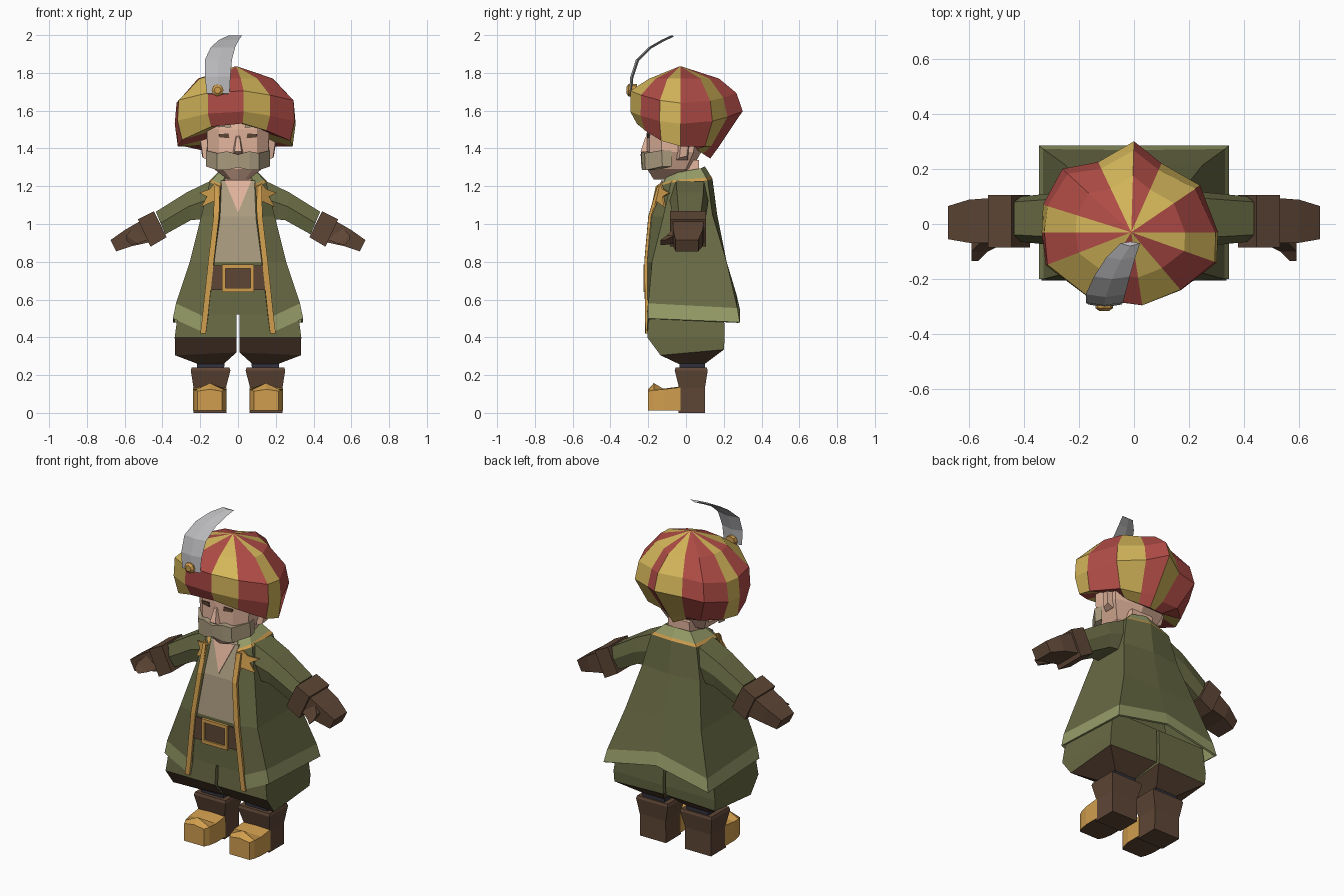
import bpy, bmesh, math
from mathutils import Vector

if "Cube" in bpy.data.objects:
    bpy.data.objects.remove(bpy.data.objects["Cube"])


def mat(name, r, g, b):
    m = bpy.data.materials.new(name)
    lin = [((c / 255 + 0.055) / 1.055) ** 2.4 for c in (r, g, b)]
    m.diffuse_color = (*lin, 1)
    m.use_nodes = True
    m.node_tree.nodes["Principled BSDF"].inputs["Base Color"].default_value = m.diffuse_color
    return m


GREEN = mat("olive cloth", 104, 106, 68)
LIGHT = mat("light olive hem", 150, 156, 104)
GOLD = mat("gold trim", 208, 158, 78)
BROWN = mat("brown leather", 94, 70, 54)
DARK = mat("dark sock", 50, 50, 62)
SKIN = mat("skin", 226, 180, 156)
TAN = mat("tan shirt and beard", 172, 157, 128)
RED = mat("turban red", 176, 76, 70)
YELLOW = mat("turban yellow", 212, 182, 90)
GREY = mat("feather grey", 185, 185, 188)


def loft(name, rings, mats, rule=None, mirror=False, closed=True, caps=True):
    """Skin rings of equal point count; rule(ring, segment, face) picks a material."""
    bm = bmesh.new()
    rows = [[bm.verts.new(p) for p in r] for r in rings]
    n = len(rows[0])
    tags = {}
    for i in range(len(rows) - 1):
        for k in range(n if closed else n - 1):
            j = (k + 1) % n
            f = bm.faces.new((rows[i][k], rows[i][j], rows[i + 1][j], rows[i + 1][k]))
            tags[f] = (i, k)
    if caps:
        tags[bm.faces.new(rows[0][::-1])] = (0, 0)
        tags[bm.faces.new(rows[-1])] = (len(rows) - 2, 0)
        bmesh.ops.recalc_face_normals(bm, faces=bm.faces[:])
    bm.normal_update()
    if rule:
        for f, (i, k) in tags.items():
            f.material_index = rule(i, k, f)
    me = bpy.data.meshes.new(name)
    bm.to_mesh(me)
    bm.free()
    for m in mats:
        me.materials.append(m)
    ob = bpy.data.objects.new(name, me)
    bpy.context.collection.objects.link(ob)
    if mirror:
        mod = ob.modifiers.new("mirror", 'MIRROR')
        mod.use_clip = True
    return ob


def rect(x0, x1, y0, y1, z):
    return [(x0, y0, z), (x1, y0, z), (x1, y1, z), (x0, y1, z)]


def plate(name, pts, m, mirror=False, t=0.008):
    return loft(name, [pts, [(x, y + t, z) for x, y, z in pts]], [m], mirror=mirror)


def limb(xt, zt, xb, zb, yf, yb):
    return [(xb, yf, zb), (xb, yb, zb), (xt, yb, zt), (xt, yf, zt)]


def both_sides(half, z):
    """Full ring from a half outline that starts and ends on the centre line."""
    return [(x, y, z) for x, y in half] + [(-x, y, z) for x, y in half[-2:0:-1]]


# Boots: shaft, gold toe with a small peak, sock
loft("boot_shaft", [rect(.062, .235, -.04, .10, .0), rect(.065, .235, -.036, .10, .13),
                    rect(.04, .25, -.06, .115, .225), rect(.045, .245, -.055, .11, .24)],
     [BROWN], mirror=True)
toe = [(-.2, .085, .215, .115, .125), (-.17, .07, .228, .12, .158),
       (-.12, .06, .237, .125, .128), (-.03, .06, .237, .135, .14)]
loft("boot_toe", [[(a, y, .012), (b, y, .012), (b, y, z), ((a + b) / 2, y, p), (a, y, z)]
                  for y, a, b, z, p in toe], [GOLD, BROWN],
     lambda i, k, f: int(f.normal.z < -.5), mirror=True)
loft("sock", [rect(.075, .215, -.035, .1, .22), rect(.07, .22, -.035, .1, .28)], [DARK], mirror=True)

# Baggy trousers with brown lower facets
hips = [(.008, -.135, .32), (.333, -.135, .305), (.333, .2, .335), (.008, .2, .345)]
loft("trouser_leg", [rect(.075, .215, -.04, .10, .26), hips, rect(.008, .335, -.205, .205, .40),
                     rect(.008, .315, -.195, .2, .55)], [GREEN, BROWN],
     lambda i, k, f: int(f.normal.z < -.3), mirror=True)

# Torso: trousers front below the belt, shirt above
torso = [(.18, -.203, .52), (.155, -.204, .65), (.14, -.205, .80), (.115, -.183, 1.04), (.09, -.125, 1.23)]
loft("torso", [rect(-w, w, y, .08, z) for w, y, z in torso], [GREEN, TAN], lambda i, k, f: int(i > 1))
loft("belt", [rect(-.148, .148, -.213, -.1, .65), rect(-.14, .14, -.213, -.1, .78)], [BROWN])
for name, x0, x1, z0, z1 in (("buckle_top", -.085, .085, .765, .785), ("buckle_bottom", -.085, .085, .64, .66),
                             ("buckle_left", -.085, -.067, .66, .765), ("buckle_right", .067, .085, .66, .765)):
    loft(name, [rect(x0, x1, -.224, -.208, z0), rect(x0, x1, -.224, -.208, z1)], [GOLD])
plate("open_neck", [(0, -.184, 1.06), (.07, -.131, 1.23), (-.07, -.131, 1.23)], SKIN)

# Flared coat: half outline from front opening to back centre
shoulder = [(.095, -.145, 1.2), (.15, -.08, 1.22), (.15, .115, 1.23), (0, .14, 1.24)]
neck = [(.07, -.10, 1.25), (.1, -.04, 1.275), (.085, .08, 1.295), (0, .10, 1.305)]
line = [tuple(Vector(a).lerp(Vector(b), .22)) for a, b in zip(shoulder, neck)]
coat_rings = [
    [(.17, -.208, .42), (.345, -.2, .50), (.345, .285, .48), (0, .285, .55)],
    [(.16, -.209, .50), (.328, -.2, .58), (.330, .272, .555), (0, .268, .625)],
    [(.128, -.213, .80), (.255, -.18, .80), (.25, .215, .80), (0, .215, .80)],
    [(.10, -.192, 1.04), (.195, -.12, 1.04), (.19, .14, 1.05), (0, .165, 1.05)],
    shoulder, line, neck]
coat = loft("coat", coat_rings, [GREEN, LIGHT, GOLD],
            lambda i, k, f: (1, 0, 0, 0, 2, 1)[i], mirror=True, closed=False, caps=False)
sol = coat.modifiers.new("cloth thickness", 'SOLIDIFY')
sol.thickness, sol.offset = .012, -1

# Gold edging along the front opening and pointed lapel
edge = [r[0] for r in coat_rings[:5]]
loft("coat_trim", [[(x, y - .008, z), (x + .03, y - .007, z), (x + .03, y + .008, z), (x, y + .008, z)]
                   for x, y, z in edge], [GOLD], mirror=True)
lapel = [(.105, 1.03), (.13, 1.12), (.195, 1.09), (.165, 1.145), (.205, 1.165), (.15, 1.185), (.125, 1.215), (.10, 1.20)]
plate("lapel", [(x, -.20 + (x - .1) * .75 + max(0, z - 1.04) * .25, z) for x, z in lapel], GOLD, mirror=True)

# Sleeves, cuffs, mittens, thumbs
sleeve = [(.10, 1.25, .15, 1.03, -.09, .12), (.27, 1.168, .25, 1.02, -.08, .115), (.435, 1.065, .385, .945, -.065, .1)]
loft("sleeve", [[(b, f * .75, zb), (b, k * .85, zb), ((a + b) / 2, k, (za + zb) / 2), (a, k * .8, za),
                 (a, f * .6, za), ((a + b) / 2, f, (za + zb) / 2)] for a, za, b, zb, f, k in sleeve],
     [GREEN], mirror=True)
loft("cuff", [limb(.445, 1.068, .378, .93, -.085, .105), limb(.53, 1.025, .463, .88, -.085, .105)],
     [BROWN], mirror=True)
loft("hand", [limb(.51, 1.02, .46, .905, -.07, .095), limb(.60, .968, .565, .882, -.068, .088),
              limb(.675, .915, .645, .855, -.055, .065)], [BROWN], mirror=True)
loft("thumb", [limb(.56, .975, .47, .92, -.07, -.02), limb(.59, .94, .53, .895, -.10, -.06),
               limb(.59, .915, .565, .89, -.135, -.11)], [BROWN], mirror=True)

# Head
loft("neck", [rect(-.075, .075, -.09, .07, 1.18), rect(-.07, .07, -.09, .07, 1.34)], [SKIN])
head = [(1.235, [(0, -.17), (.035, -.155), (.055, -.12), (.05, -.07), (0, -.06)]),
        (1.29, [(0, -.205), (.08, -.185), (.125, -.14), (.12, 0), (0, .03)]),
        (1.38, [(0, -.212), (.1, -.192), (.16, -.13), (.165, .04), (0, .08)]),
        (1.50, [(0, -.207), (.1, -.192), (.165, -.13), (.17, .05), (0, .1)]),
        (1.60, [(0, -.19), (.09, -.175), (.15, -.12), (.15, .05), (0, .1)])]
loft("head", [both_sides(h, z) for z, h in head], [SKIN])
loft("ear", [[(.155, -.05, 1.34), (.155, .01, 1.34), (.16, .02, 1.46), (.16, -.04, 1.46)],
             [(.185, -.035, 1.35), (.19, .005, 1.36), (.203, .015, 1.44), (.2, -.025, 1.45)]], [SKIN], mirror=True)
loft("nose", [[(-.032, -.2, 1.36), (.032, -.2, 1.36), (.012, -.2, 1.47), (-.012, -.2, 1.47)],
              [(-.018, -.24, 1.385), (.018, -.24, 1.385), (.008, -.215, 1.46), (-.008, -.215, 1.46)]], [SKIN])
plate("eye", [(.045, -.207, 1.455), (.098, -.199, 1.458), (.102, -.199, 1.475), (.05, -.207, 1.48)], BROWN, True)
plate("eyebrow", [(.035, -.208, 1.51), (.108, -.198, 1.515), (.105, -.198, 1.533), (.04, -.207, 1.528)], TAN, True)
stache = [(0, -.236, 1.30, 1.368), (.06, -.232, 1.285, 1.385), (.11, -.215, 1.285, 1.375), (.17, -.125, 1.305, 1.39)]
loft("moustache", [[(x, y, a), (x, y - .004, b), (x * .95, y + .05, b), (x * .95, y + .05, a)]
                   for x, y, a, b in stache], [TAN], mirror=True)

# Turban: widest outline with the colour of the panel that starts there
R, Y = 0, 1
panels = [(.305, -.03, R), (.24, .14, Y), (.10, .22, R), (0, .30, Y), (-.13, .225, R), (-.26, .2, R),
          (-.33, .07, Y), (-.335, -.03, R), (-.32, -.15, Y), (-.16, -.27, R), (.03, -.295, Y),
          (.17, -.24, R), (.3, -.14, Y)]
apex = Vector((-.01, -.03))


def turban_ring(scale, height):
    out = []
    for x, y, _ in panels:
        d = Vector((x, y)) - apex
        back = d.normalized().y
        p = apex + d * scale(back)
        out.append((p.x, p.y, height(p.y)))
    return out


loft("turban", [
    turban_ring(lambda b: .48, lambda y: 1.43 - .65 * y),
    turban_ring(lambda b: .95 - .33 * max(0, b) - .08 * max(0, -b), lambda y: 1.41 + (1.8 * y * y if y < 0 else 0)),
    turban_ring(lambda b: 1, lambda y: 1.53 + .75 * y * y),
    turban_ring(lambda b: .97 - .07 * max(0, b) + .03 * max(0, -b), lambda y: 1.64 + .75 * y * y),
    turban_ring(lambda b: .62, lambda y: 1.77),
    turban_ring(lambda b: .01, lambda y: 1.835)],
    [RED, YELLOW], lambda i, k, f: panels[k][2])

# Feather and its brooch
plume = [(-.165, -.045, -.292, 1.69), (-.175, -.04, -.285, 1.78), (-.175, -.032, -.255, 1.87),
         (-.145, -.015, -.19, 1.935), (-.10, .005, -.12, 1.975), (-.05, .022, -.07, 1.998)]
loft("feather", [[(a, y, z), ((a + b) / 2, y - .01, z), (b, y, z), ((a + b) / 2, y + .006, z - .006)]
                 for a, b, y, z in plume], [GREY])
ring = [(math.cos(t * math.pi / 4), math.sin(t * math.pi / 4)) for t in range(8)]
loft("brooch", [[(-.108 + r * c, y, 1.708 + r * s) for c, s in ring]
                for r, y in ((.032, -.26), (.032, -.305), (.018, -.315))], [GOLD])
